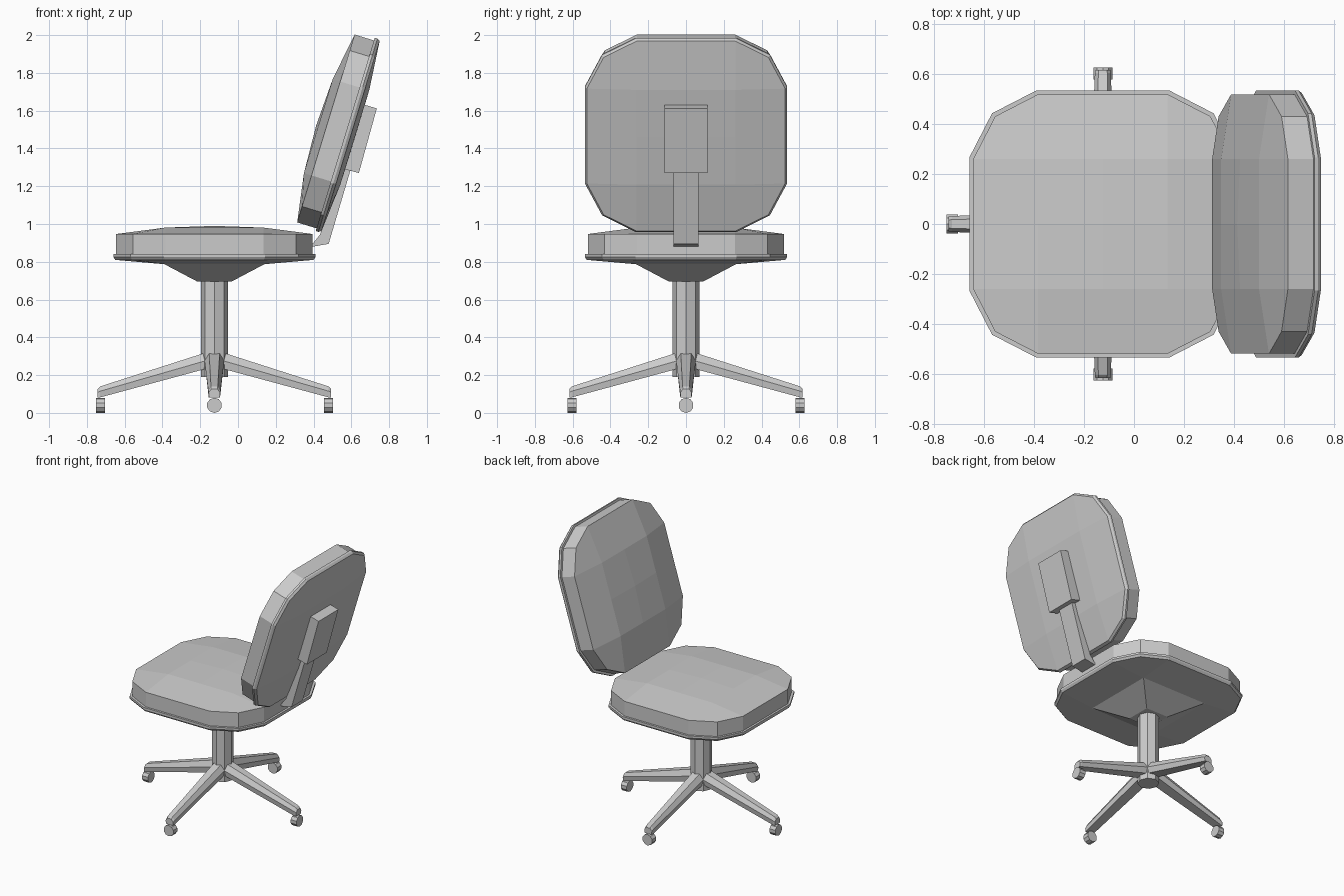
import bpy, bmesh, math
from mathutils import Matrix, Vector

if "Cube" in bpy.data.objects:
    bpy.data.objects.remove(bpy.data.objects["Cube"])

CX = -0.125          # seat and pedestal axis


def finish(name, bm, matrix=Matrix()):
    bmesh.ops.recalc_face_normals(bm, faces=bm.faces)
    me = bpy.data.meshes.new(name)
    bm.to_mesh(me)
    bm.free()
    ob = bpy.data.objects.new(name, me)
    ob.matrix_world = matrix
    bpy.context.collection.objects.link(ob)
    return ob


def loft(name, sections, matrix=Matrix()):
    """Skin a list of equal-length closed sections and cap both ends."""
    bm = bmesh.new()
    rings = [[bm.verts.new(p) for p in s] for s in sections]
    n = len(rings[0])
    for a, b in zip(rings, rings[1:]):
        for i in range(n):
            bm.faces.new((a[i], a[(i + 1) % n], b[(i + 1) % n], b[i]))
    bm.faces.new(rings[0][::-1])
    bm.faces.new(rings[-1])
    return finish(name, bm, matrix)


def pad(name, rings, low, high, matrix):
    """Chamfered square slab; low/high = cap bulge at (half way, centre)."""
    bm = bmesh.new()
    edge = ([(i, 0) for i in range(4)] + [(4, j) for j in range(4)]
            + [(i, 4) for i in range(4, 0, -1)] + [(0, j) for j in range(4, 0, -1)])

    def xy(i, j):
        u, v = (i - 2) / 2, (j - 2) / 2
        k = 0.83 if abs(u) == abs(v) == 1 else 1
        return u * k, v * k

    loops = [{e: bm.verts.new((xy(*e)[0] * s, xy(*e)[1] * s, z)) for e in edge}
             for s, z in rings]
    for a, b in zip(loops, loops[1:]):
        for p, q in zip(edge, edge[1:] + edge[:1]):
            bm.faces.new((a[p], a[q], b[q], b[p]))
    # gridded end caps
    for loop, (s, z), (half, mid) in ((loops[0], rings[0], low), (loops[-1], rings[-1], high)):
        g = dict(loop)
        for i in range(1, 4):
            for j in range(1, 4):
                u, v = xy(i, j)
                h = mid if (i, j) == (2, 2) else half
                g[i, j] = bm.verts.new((u * s, v * s, z + h))
        for i in range(4):
            for j in range(4):
                bm.faces.new((g[i, j], g[i + 1, j], g[i + 1, j + 1], g[i, j + 1]))
    return finish(name, bm, matrix)


def extrude_y(name, profile, half):
    return loft(name, [[(x, y, z) for x, z in profile] for y in (-half, half)])


def ngon(r, z, n, turn=0.0):
    return [(r * math.cos(turn + math.tau * i / n), r * math.sin(turn + math.tau * i / n), z)
            for i in range(n)]


# seat and backrest: shell plus domed cushion
SHELL = [(0.525, -0.015), (0.535, 0.0), (0.535, 0.015)]
CUSHION = [(0.52, 0.012), (0.52, 0.122)]
seat_m = Matrix.Translation((CX, 0, 0.825))
back_m = Matrix.Translation((0.582, 0, 1.47)) @ Matrix.Rotation(math.radians(-73), 4, 'Y')
for part, m, dome in (("seat", seat_m, (0.034, 0.043)), ("backrest", back_m, (0.042, 0.054))):
    pad(part + "_shell", SHELL, (-0.023, -0.025), (0, 0), m)
    pad(part + "_cushion", CUSHION, (0, 0), dome, m)

# bracket behind the backrest and the arm joining it to the seat
extrude_y("back_bracket", [(0.565, 1.29), (0.64, 1.27), (0.735, 1.612), (0.66, 1.634)], 0.115)
extrude_y("back_arm", [(0.37, 0.88), (0.395, 0.88), (0.48, 0.895), (0.597, 1.29),
                       (0.545, 1.30), (0.435, 0.945), (0.395, 0.895), (0.37, 0.895)], 0.065)

# square funnel under the seat, octagonal column
axis = Matrix.Translation((CX, 0, 0))
q = math.pi / 4
loft("seat_mount", [ngon(0.09 * math.sqrt(2), 0.695, 4, q),
                    ngon(0.27 * math.sqrt(2), 0.79, 4, q)], axis)
loft("column", [ngon(0.072, 0.19, 8), ngon(0.072, 0.70, 8)], axis)


# four tapering legs with casters
def leg_section(r, widths, heights):
    right = [(r, w, z) for w, z in zip(widths, heights)]
    return right + [(r, -y, z) for _, y, z in reversed(right)]


for k in range(4):
    m = axis @ Matrix.Rotation(k * math.pi / 2, 4, 'Z')
    loft(f"leg_{k + 1}", [
        leg_section(0.05, (0.028, 0.052, 0.042), (0.318, 0.275, 0.232)),
        leg_section(0.605, (0.018, 0.032, 0.03), (0.14, 0.115, 0.082)),
        leg_section(0.618, (0.016, 0.030, 0.028), (0.126, 0.108, 0.082))], m)
    wheel = [[(r, x, y + 0.04) for x, y, _ in ngon(0.04, 0, 10, math.pi / 10 * 5)]
             for r in (0.58, 0.627)]
    loft(f"caster_{k + 1}", wheel, m)
